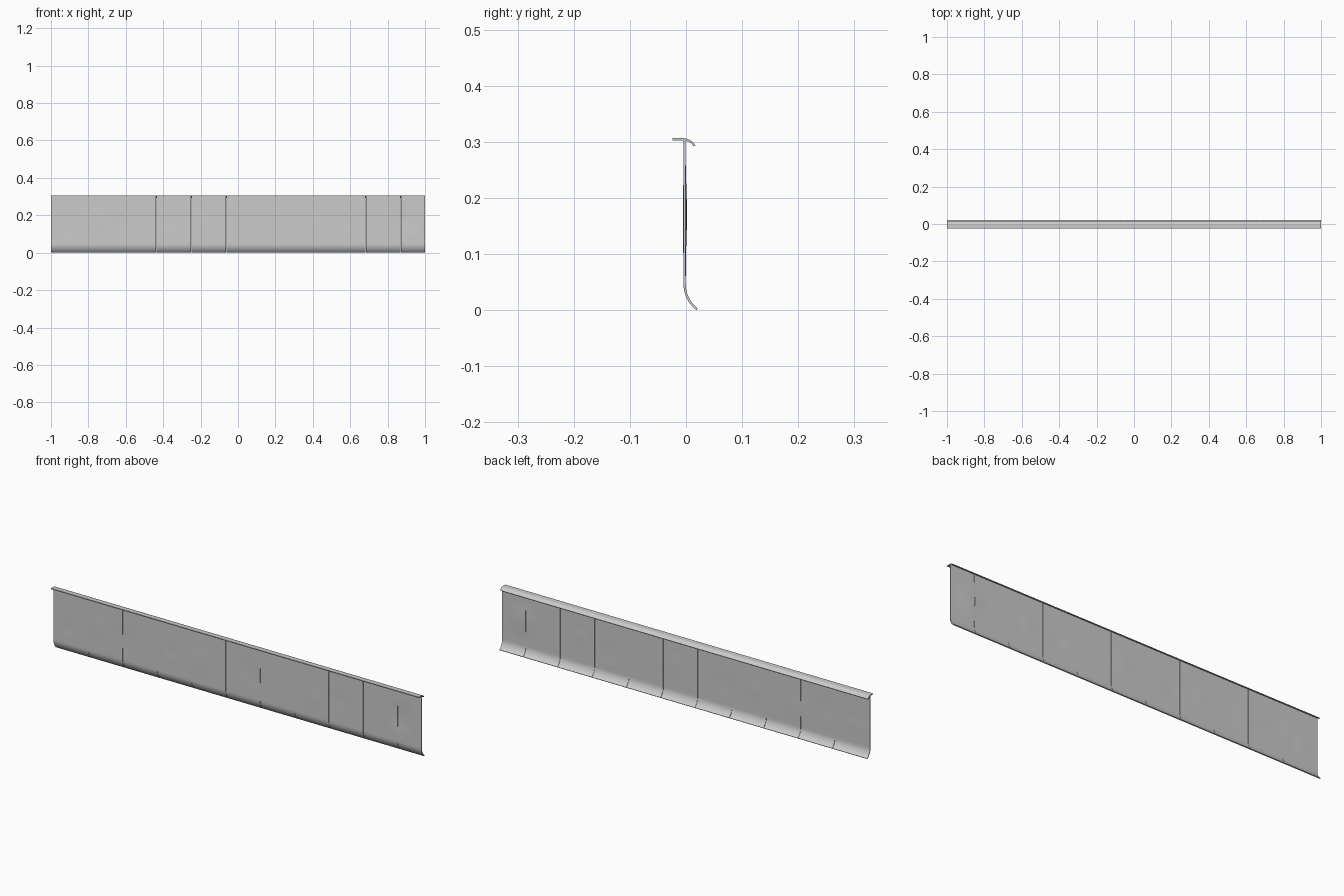
import bpy, bmesh, math

if "Cube" in bpy.data.objects:
    bpy.data.objects.remove(bpy.data.objects["Cube"])

THICK = 0.004


def arc(start, radius, angle, steps, place):
    """Points along an arc; place maps (along, across) offsets to (y, z)."""
    pts = []
    for i in range(1, steps + 1):
        a = angle * i / steps
        pts.append(place(start, radius * math.sin(a), radius * (1 - math.cos(a))))
    return pts


def sheet(name, profile, xs, offset=None):
    """Sweep an open (y, z) profile along x and give it thickness."""
    bm = bmesh.new()
    cols = []
    for x in xs:
        cols.append([bm.verts.new((x, y + (offset(x, z) if offset else 0), z))
                     for y, z in profile])
    for a, b in zip(cols, cols[1:]):
        for j in range(len(profile) - 1):
            bm.faces.new((a[j], b[j], b[j + 1], a[j + 1]))
    bmesh.ops.recalc_face_normals(bm, faces=bm.faces[:])
    mesh = bpy.data.meshes.new(name)
    bm.to_mesh(mesh)
    bm.free()
    ob = bpy.data.objects.new(name, mesh)
    bpy.context.collection.objects.link(ob)
    mod = ob.modifiers.new("thickness", "SOLIDIFY")
    mod.thickness = THICK
    mod.offset = 0
    bpy.ops.object.select_all(action='DESELECT')
    ob.select_set(True)
    bpy.context.view_layer.objects.active = ob
    bpy.ops.object.modifier_apply(modifier=mod.name)
    bpy.ops.object.shade_smooth_by_angle(angle=math.radians(35))
    return ob


# Shallow round dents: x, z, radius, depth
DENTS = [(0.89, 0.17, 0.095, 0.0022), (0.57, 0.16, 0.06, 0.0008),
         (0.42, 0.14, 0.07, -0.0008), (0.06, 0.17, 0.08, 0.0009),
         (-0.20, 0.15, 0.08, -0.0009), (-0.36, 0.17, 0.06, 0.0008),
         (-0.61, 0.14, 0.09, 0.001), (-0.76, 0.18, 0.08, -0.0008),
         (-0.92, 0.13, 0.06, 0.0008)]


def dent(x, z):
    total = 0
    for cx, cz, r, depth in DENTS:
        d = math.hypot(x - cx, z - cz) / r
        if d < 1:
            total += depth * (1 - d * d) ** 2
    return total


# Blade cross-section: upright web, curling back at the foot
plate_y, bend_z = -0.0025, 0.0465
blade_profile = [(plate_y, 0.3025 + (bend_z - 0.3025) * i / 28) for i in range(29)]
blade_profile += arc((plate_y, bend_z), 0.0563, math.radians(53), 10,
                     lambda s, along, across: (s[0] + across, s[1] - along))

# Panels meeting at narrow vertical seams
seams = [-1.0] + [-0.81 + 0.1867 * k for k in range(10)] + [1.0]
GAP = 0.0006
for k, (x0, x1) in enumerate(zip(seams, seams[1:])):
    a = x0 + (GAP if k else 0)
    b = x1 - (GAP if k < len(seams) - 2 else 0)
    sheet(f"blade_panel_{k + 1}", blade_profile,
          [a + (b - a) * i / 20 for i in range(21)], dent)

# Top flange: flat lip in front, rolled down behind
flange_profile = [(-0.0245, 0.3045), (-0.006, 0.3045)]
flange_profile += arc((-0.006, 0.3045), 0.0253, math.radians(58), 10,
                      lambda s, along, across: (s[0] + along, s[1] - across))
sheet("top_flange", flange_profile, [-1 + 2 * i / 40 for i in range(41)])
